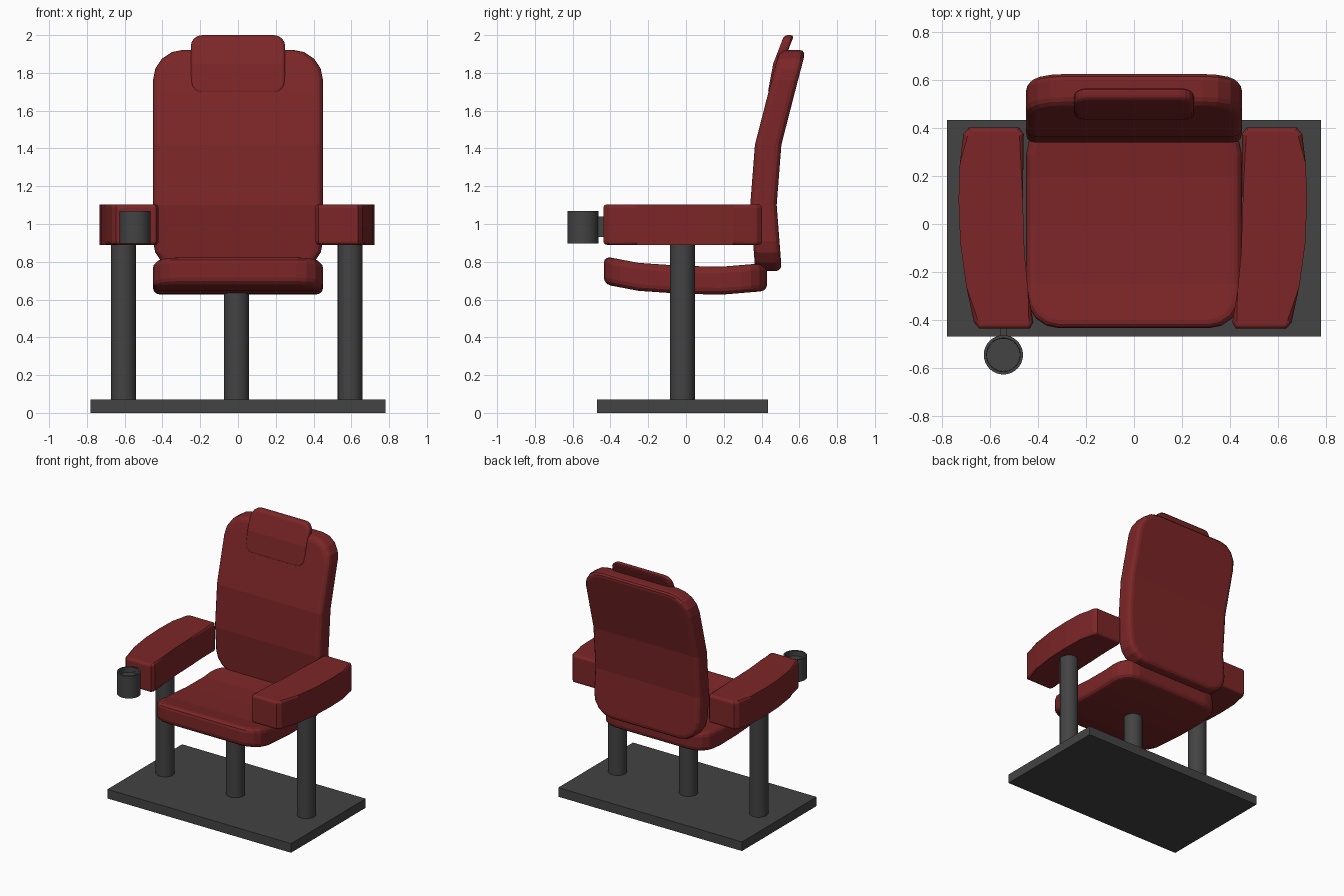
import bpy, bmesh, math
from mathutils import Vector

if "Cube" in bpy.data.objects:
    bpy.data.objects.remove(bpy.data.objects["Cube"])


def material(name, rgb):
    m = bpy.data.materials.new(name)
    m.diffuse_color = (*rgb, 1)
    m.use_nodes = True
    m.node_tree.nodes["Principled BSDF"].inputs["Base Color"].default_value = m.diffuse_color
    return m


RED = material("dark red upholstery", (0.20, 0.019, 0.020))
GREY = material("dark grey metal", (0.056, 0.056, 0.056))


def finish(bm, name, mat, smooth=False):
    bmesh.ops.recalc_face_normals(bm, faces=bm.faces)
    me = bpy.data.meshes.new(name)
    bm.to_mesh(me)
    bm.free()
    me.materials.append(mat)
    ob = bpy.data.objects.new(name, me)
    bpy.context.collection.objects.link(ob)
    if smooth:
        bpy.ops.object.select_all(action='DESELECT')
        ob.select_set(True)
        bpy.context.view_layer.objects.active = ob
        bpy.ops.object.shade_smooth_by_angle(angle=math.radians(30))
    return ob


def rounded_rect(hw, v0, v1, r, n=4):
    pts = []
    for cx, cy, a0 in ((hw - r, v1 - r, 0), (r - hw, v1 - r, 90),
                       (r - hw, v0 + r, 180), (hw - r, v0 + r, 270)):
        for i in range(n + 1):
            a = math.radians(a0 + 90 * i / n)
            pts.append((cx + r * math.cos(a), cy + r * math.sin(a)))
    return pts


def padded_slab(outline, w0, w1, bevel):
    """Extrude a flat outline from w0 to w1 and round both rims."""
    bm = bmesh.new()
    lo = [bm.verts.new((u, v, w0)) for u, v in outline]
    hi = [bm.verts.new((u, v, w1)) for u, v in outline]
    a, b = bm.faces.new(lo[::-1]), bm.faces.new(hi)
    for i in range(len(lo)):
        j = (i + 1) % len(lo)
        bm.faces.new((lo[i], lo[j], hi[j], hi[i]))
    bmesh.ops.bevel(bm, geom=list(a.edges) + list(b.edges), offset=bevel,
                    segments=3, profile=0.5, affect='EDGES', clamp_overlap=True)
    return bm


def bend(bm, path, upright):
    """Cut at the path stations, then shift the slab along the path."""
    for s, _ in path[1:-1]:
        bmesh.ops.bisect_plane(bm, geom=bm.verts[:] + bm.edges[:] + bm.faces[:],
                               plane_co=(0, s, 0), plane_no=(0, 1, 0), dist=1e-5)
    for vert in bm.verts:
        u, v, w = vert.co
        for (s0, c0), (s1, c1) in zip(path, path[1:]):
            if v <= s1 + 1e-6 or s1 == path[-1][0]:
                c = c0 + (c1 - c0) * (v - s0) / (s1 - s0)
                break
        vert.co = Vector((u, c + w, v)) if upright else Vector((u, v, c + w))


def box(name, x0, x1, y0, y1, z0, z1, mat):
    bm = bmesh.new()
    bmesh.ops.create_cube(bm, size=1)
    for v in bm.verts:
        v.co = ((x0 + x1) / 2 + v.co.x * (x1 - x0),
                (y0 + y1) / 2 + v.co.y * (y1 - y0),
                (z0 + z1) / 2 + v.co.z * (z1 - z0))
    return finish(bm, name, mat)


def cylinder(x, y, r, z0, z1):
    bm = bmesh.new()
    bmesh.ops.create_cone(bm, cap_ends=True, segments=32, radius1=r, radius2=r,
                          depth=z1 - z0)
    bmesh.ops.translate(bm, verts=bm.verts, vec=(x, y, (z0 + z1) / 2))
    return bm


# Base plate and posts
box("base_plate", -0.78, 0.78, -0.47, 0.435, 0, 0.07, GREY)
for name, x, top in (("seat_post", -0.008, 0.66), ("left_post", -0.606, 0.92),
                     ("right_post", 0.594, 0.92)):
    finish(cylinder(x, -0.018, 0.066, 0.06, top), name, GREY, True)

# Seat cushion, dished from front to back
bm = padded_slab(rounded_rect(0.45, -0.435, 0.43, 0.14), -0.074, 0.074, 0.035)
bend(bm, [(-0.435, 0.755), (-0.25, 0.72), (0, 0.703), (0.2, 0.701), (0.43, 0.72)], False)
finish(bm, "seat", RED)

# Backrest, leaning back towards the top
bm = padded_slab(rounded_rect(0.45, 0.75, 1.922, 0.16), -0.07, 0.07, 0.035)
bend(bm, [(0.75, 0.437), (1.1, 0.41), (1.42, 0.435), (1.7, 0.507), (1.922, 0.565)], True)
finish(bm, "backrest", RED)

# Head cushion
bm = padded_slab(rounded_rect(0.25, 1.69, 2.0, 0.06), -0.026, 0.026, 0.018)
bend(bm, [(1.69, 0.458), (1.85, 0.488), (2.0, 0.546)], True)
finish(bm, "head_cushion", RED)

# Curved armrests, mirrored
ARM = [(-0.42, -0.41), (-0.435, -0.437), (-0.645, -0.437), (-0.668, -0.41),
       (-0.70, -0.26), (-0.725, -0.08), (-0.732, 0.1), (-0.727, 0.25),
       (-0.712, 0.375), (-0.69, 0.402), (-0.48, 0.402), (-0.46, 0.375),
       (-0.464, 0.1), (-0.457, -0.12), (-0.442, -0.28)]
for name, side in (("left_armrest", 1), ("right_armrest", -1)):
    pts = [(side * (x + 0.005) - 0.005, y) for x, y in ARM]
    finish(padded_slab(pts, 0.89, 1.104, 0.018), name, RED)

# Cup holder with a shallow recess, and its bracket
bm = cylinder(-0.545, -0.546, 0.082, 0.897, 1.068)
top = max(bm.faces, key=lambda f: f.calc_center_median().z)
bmesh.ops.inset_region(bm, faces=[top], thickness=0.012)
bmesh.ops.inset_region(bm, faces=[top], thickness=0.001)
bmesh.ops.translate(bm, verts=top.verts, vec=(0, 0, -0.04))
finish(bm, "cup_holder", GREY, True)
box("cup_bracket", -0.557, -0.53, -0.48, -0.42, 0.93, 1.04, GREY)
